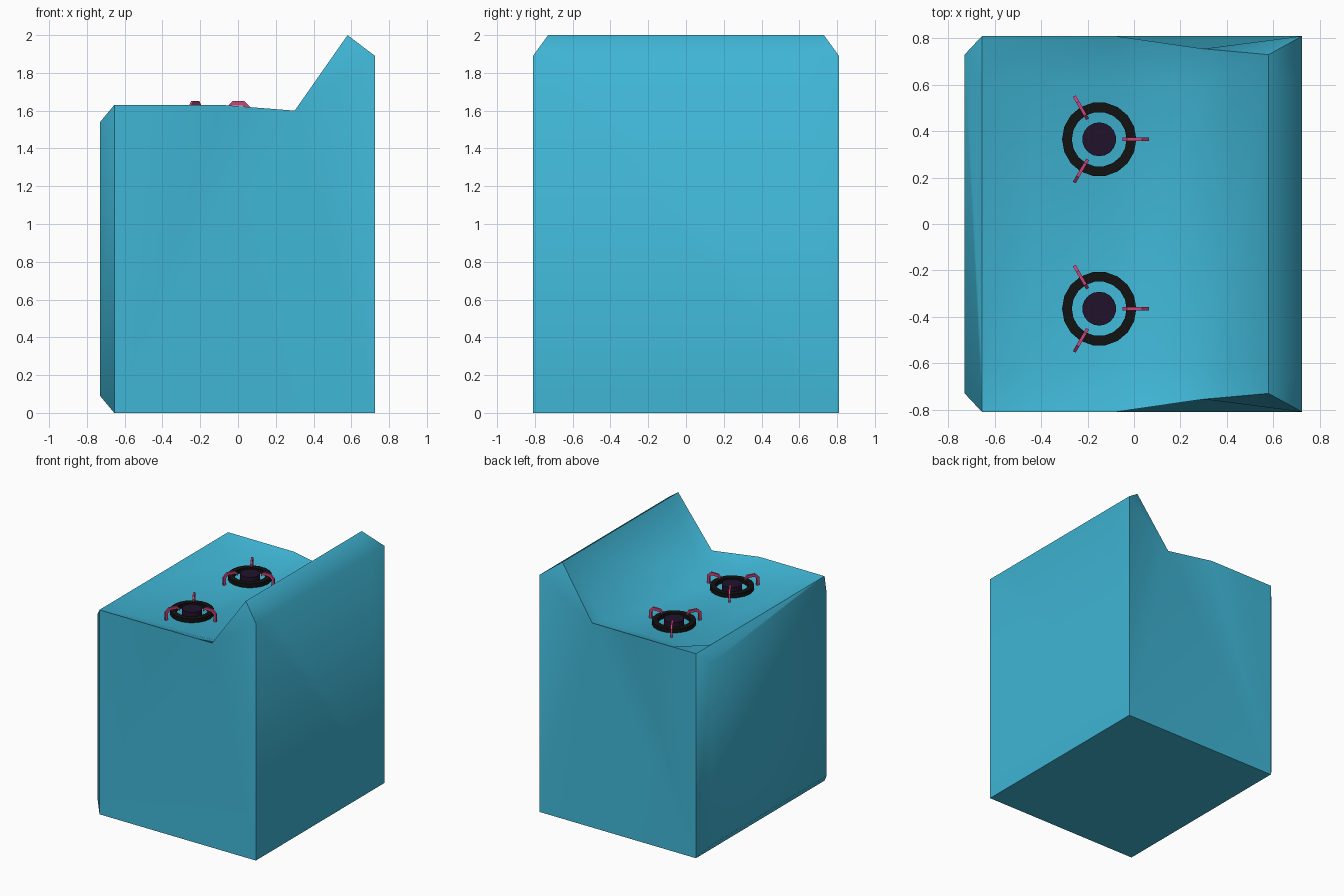
import bpy, bmesh, math
from mathutils import Matrix, Vector

if "Cube" in bpy.data.objects:
    bpy.data.objects.remove(bpy.data.objects["Cube"])


def material(name, rgb):
    m = bpy.data.materials.new(name)
    m.diffuse_color = (*rgb, 1)
    m.use_nodes = True
    m.node_tree.nodes["Principled BSDF"].inputs["Base Color"].default_value = m.diffuse_color
    return m


BLUE = material("blue_enamel", (0.05, 0.46, 0.66))
BLACK = material("black_iron", (0.006, 0.006, 0.006))
PURPLE = material("dark_purple", (0.015, 0.006, 0.025))
PINK = material("pink_metal", (0.60, 0.06, 0.20))


def finish(bm, name, mat):
    bmesh.ops.recalc_face_normals(bm, faces=bm.faces[:])
    me = bpy.data.meshes.new(name)
    bm.to_mesh(me)
    bm.free()
    me.materials.append(mat)
    ob = bpy.data.objects.new(name, me)
    bpy.context.collection.objects.link(ob)
    return ob


# Cabinet: dished top with raised rear ledge, puffed front panel at -x
XL, XR, W = -0.655, 0.725, 0.81
# rows along x: x, edge half width, edge z, inner z
rows = [(XL, W, 1.63, 1.63), (-0.45, W, 1.63, 1.555), (-0.08, W, 1.63, 1.555),
        (0.30, 0.755, 1.60, 1.56), (0.58, 0.73, 2.0, 2.0), (XR, W, 1.89, 1.89)]
INNER = 0.62
bm = bmesh.new()
grid = [[bm.verts.new(p) for p in ((x, -e, ze), (x, -INNER, zi), (x, INNER, zi), (x, e, ze))]
        for x, e, ze, zi in rows]
for a, b in zip(grid, grid[1:]):
    for i in range(3):
        bm.faces.new((a[i], b[i], b[i + 1], a[i + 1]))
base = {(x, s): bm.verts.new((x, s * W, 0)) for x in (XL, XR) for s in (-1, 1)}
for s, col in ((-1, 0), (1, 3)):
    r = [g[col] for g in grid]
    b0, b1 = base[XL, s], base[XR, s]
    for f in ((b0, b1, r[3]), (b1, r[5], r[3]), (r[3], r[5], r[4]),
              (b0, r[3], r[2]), (b0, r[2], r[1], r[0])):
        bm.faces.new(f)
bm.faces.new([base[k] for k in ((XL, -1), (XR, -1), (XR, 1), (XL, 1))])
bm.faces.new([base[XR, -1], base[XR, 1]] + grid[5][::-1])
panel = [bm.verts.new((-0.73, y, z)) for y, z in
         ((-0.73, 0.09), (0.73, 0.09), (0.73, 1.54), (-0.73, 1.54))]
bm.faces.new(panel)
p, q, top = base[XL, -1], base[XL, 1], grid[0]
bm.faces.new((p, q, panel[1], panel[0]))
bm.faces.new((q, top[3], panel[2], panel[1]))
bm.faces.new(top[::-1] + [panel[3], panel[2]])
bm.faces.new((top[0], p, panel[0], panel[3]))
bmesh.ops.recalc_face_normals(bm, faces=bm.faces[:])
for f in bm.faces:
    f.smooth = True
for e in bm.edges:
    rim = all(abs(v.co.x - XL) < 1e-4 for v in e.verts)
    e.smooth = e.calc_face_angle(0) < math.radians(62) and not rim
finish(bm, "cabinet", BLUE)


def lathe(name, profile, center, mat, sides=18):
    # closed (r, z) profile turned around a vertical axis
    bm = bmesh.new()
    rings = []
    for i in range(sides):
        a = math.tau * i / sides
        rings.append([bm.verts.new((center[0] + r * math.cos(a), center[1] + r * math.sin(a), z))
                      for r, z in profile])
    n = len(profile)
    for i in range(sides):
        A, B = rings[i], rings[(i + 1) % sides]
        for j in range(n):
            k = (j + 1) % n
            bm.faces.new((A[j], B[j], B[k], A[k]))
    finish(bm, name, mat)


def claws(name, center):
    # three bent pot supports around the burner
    outline = [(0.10, 1.61), (0.10, 1.63), (0.12, 1.65), (0.185, 1.65), (0.215, 1.62),
               (0.215, 1.55), (0.195, 1.55), (0.195, 1.61), (0.175, 1.628), (0.12, 1.628)]
    bm = bmesh.new()
    for i in range(3):
        rot = Matrix.Rotation(math.tau * i / 3, 3, 'Z')
        off = Vector((*center, 0))
        sides = [[bm.verts.new(rot @ Vector((r, y, z)) + off) for r, z in outline]
                 for y in (-0.007, 0.007)]
        n = len(outline)
        bm.faces.new(sides[0])
        bm.faces.new(sides[1][::-1])
        for j in range(n):
            k = (j + 1) % n
            bm.faces.new((sides[0][j], sides[0][k], sides[1][k], sides[1][j]))
    finish(bm, name, PINK)


# Two burners: ring, cap and supports
for label, y in (("front", -0.365), ("back", 0.365)):
    c = (-0.15, y)
    lathe(label + "_burner_ring", [(0.118, 1.565), (0.16, 1.565), (0.16, 1.597), (0.118, 1.597)],
          c, BLACK)
    bm = bmesh.new()
    bmesh.ops.create_cone(bm, cap_ends=True, segments=18, radius1=0.073, radius2=0.073, depth=0.06,
                          matrix=Matrix.Translation((c[0], c[1], 1.578)))
    finish(bm, label + "_burner_cap", PURPLE)
    claws(label + "_burner_supports", c)
